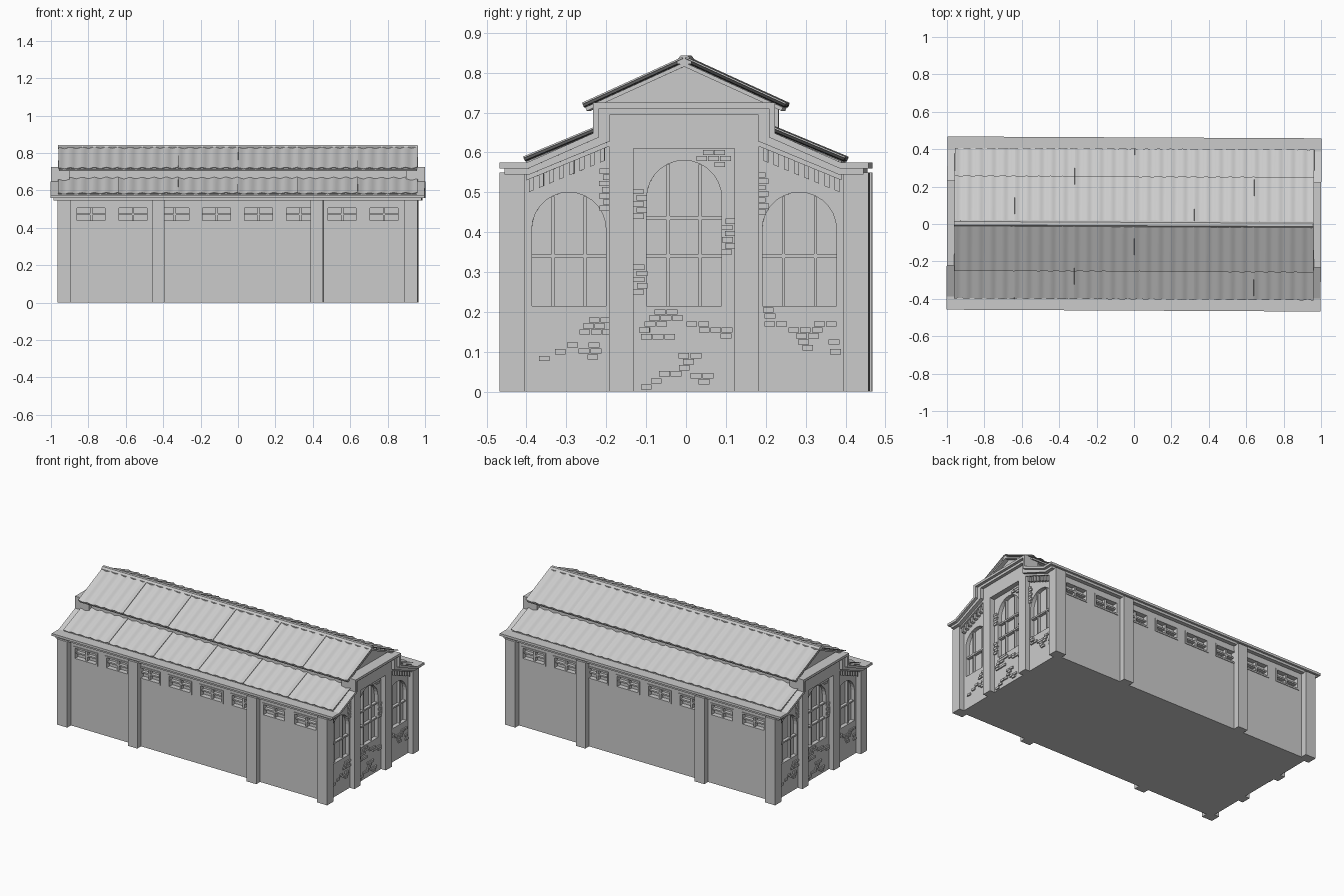
import bpy, bmesh, math, random
from mathutils import Matrix

if "Cube" in bpy.data.objects:
    bpy.data.objects.remove(bpy.data.objects["Cube"])

random.seed(4)


def make(name, bm):
    bmesh.ops.recalc_face_normals(bm, faces=bm.faces[:])
    me = bpy.data.meshes.new(name)
    bm.to_mesh(me)
    bm.free()
    ob = bpy.data.objects.new(name, me)
    bpy.context.collection.objects.link(ob)
    return ob


def prism(bm, pts, x0, x1):
    """Extrude a (y, z) outline along x."""
    a = [bm.verts.new((x0, y, z)) for y, z in pts]
    b = [bm.verts.new((x1, y, z)) for y, z in pts]
    n = len(pts)
    bm.faces.new(a)
    bm.faces.new(b[::-1])
    for i in range(n):
        j = (i + 1) % n
        bm.faces.new((a[i], b[i], b[j], a[j]))


def box(bm, x0, x1, y0, y1, z0, z1):
    prism(bm, [(y0, z0), (y1, z0), (y1, z1), (y0, z1)], x0, x1)


def twin(bm, fn, *args):
    """Add a shape and its copy turned 180 degrees about z."""
    for s in (1, -1):
        if fn is box:
            x0, x1, y0, y1, z0, z1 = args
            box(bm, s * x0, s * x1, s * y0, s * y1, z0, z1)
        else:
            pts, x0, x1 = args
            prism(bm, [(s * y, z) for y, z in pts], s * x0, s * x1)


def mirror(half):
    return half + [(-y, z) for y, z in reversed(half)]


def arch(c, r, z0, top, n=14):
    spring = top - r
    return [(c - r, z0), (c + r, z0)] + [
        (c + r * math.cos(math.pi * i / n), spring + r * math.sin(math.pi * i / n)) for i in range(n + 1)]


WX, WY = 0.93, 0.425      # wall faces
PX, PY = 0.963, 0.463     # pilaster faces
side_windows = [-0.783 + 0.2237 * i for i in range(8)]
arches = [(-0.289, 0.093, 0.50), (0, 0.094, 0.58), (0.289, 0.093, 0.50)]

# solid hall body with stepped gable section
bm = bmesh.new()
prism(bm, mirror([(WY, 0), (WY, 0.56), (0.39, 0.562), (0.205, 0.645), (0.205, 0.72)]), -WX, WX)
body = make("hall_body", bm)

# window openings
bm = bmesh.new()
for x in side_windows:
    twin(bm, box, x - 0.085, x + 0.085, -0.5, -WY + 0.028, 0.43, 0.515)
for c, r, top in arches:
    twin(bm, prism, arch(c, r, 0.215, top), WX - 0.025, 1.1)
cutter = make("window_cutter", bm)
cutter.hide_render = True
mod = body.modifiers.new("windows", "BOOLEAN")
mod.operation = "DIFFERENCE"
mod.object = cutter
bpy.context.view_layer.objects.active = body
bpy.ops.object.modifier_apply(modifier=mod.name)
bpy.data.objects.remove(cutter)

# pilasters on corners, long walls
bm = bmesh.new()
for sy in (1, -1):
    twin(bm, box, 0.89, PX, sy * 0.40, sy * PY, 0, 0.55)
    twin(bm, box, 0.39, 0.458, sy * 0.40, sy * PY, 0, 0.55)
make("pilasters", bm)

# raised portal frame around the middle bay
bm = bmesh.new()
twin(bm, prism, mirror([(0.127, 0), (0.188, 0), (0.188, 0.70)])[::1][:6][0:3]
     + [(-0.188, 0.70), (-0.188, 0), (-0.127, 0), (-0.127, 0.61), (0.127, 0.61)], 0.91, PX)
make("portal_frame", bm)

# stepped coping on the gables and cornice on the long walls
outer = [(0.463, 0.575), (0.393, 0.575), (0.228, 0.648), (0.228, 0.725)]
middle = [(0.463, 0.56), (0.39, 0.56), (0.213, 0.638), (0.213, 0.71)]
upper = [(0.45, 0.56), (0.39, 0.56), (0.213, 0.638), (0.213, 0.71)]
inner = [(0.45, 0.545), (0.387, 0.545), (0.186, 0.628), (0.186, 0.695)]
bm = bmesh.new()
twin(bm, prism, mirror(outer) + mirror(middle)[::-1], 0.90, 1.0)
twin(bm, prism, mirror(upper) + mirror(inner)[::-1], 0.90, 0.983)
make("gable_coping", bm)
bm = bmesh.new()
twin(bm, box, -0.95, 0.95, 0.39, 0.463, 0.56, 0.575)
twin(bm, box, -0.95, 0.95, 0.39, 0.45, 0.545, 0.56)
make("side_cornice", bm)

# small brackets below the sloping coping
bm = bmesh.new()
for sy in (1, -1):
    for i in range(8):
        y = 0.205 + i * 0.0255
        z = 0.628 - (y - 0.186) * 0.413
        twin(bm, prism, [(sy * (y - 0.006), z + 0.005), (sy * (y + 0.006), z + 0.005),
                         (sy * (y + 0.006), z - 0.046), (sy * (y - 0.006), z - 0.041)], 0.92, 0.952)
    # sloping strip carrying the brackets
    twin(bm, prism, [(sy * 0.186, 0.63), (sy * 0.395, 0.545), (sy * 0.395, 0.53), (sy * 0.186, 0.616)], 0.92, 0.96)
make("gable_brackets", bm)

# gable triangle and roof boards
bm = bmesh.new()
prism(bm, [(-0.235, 0.715), (0.235, 0.715), (0, 0.82)], -WX, WX)
make("gable_wall", bm)
bm = bmesh.new()
prism(bm, mirror([(0.244, 0.704), (0.248, 0.713), (0, 0.826)])[:3]
      + [(-0.248, 0.713), (-0.244, 0.704), (0, 0.815)], -0.957, 0.957)
for s in (1, -1):
    prism(bm, [(s * 0.19, 0.663), (s * 0.395, 0.578), (s * 0.395, 0.57), (s * 0.19, 0.65)], -0.957, 0.957)
make("roof_boards", bm)


# corrugated roof panels, each slightly overlapping the next
def sheet(name, top, bottom, s, x0, x1):
    bm = bmesh.new()
    n = 40
    dy, dz = bottom[0] - top[0], bottom[1] - top[1]
    ln = math.hypot(dy, dz)
    ny, nz = -dz / ln, dy / ln
    rows = []
    for y, z in (top, bottom):
        row = []
        for i in range(n + 1):
            h = 0.002 + 0.0035 * math.cos(2 * math.pi * 5 * i / n) + 0.003 * i / n
            row.append(bm.verts.new((x0 + (x1 - x0) * i / n, s * (y + ny * h), z + nz * h)))
        rows.append(row)
    for i in range(n):
        f = (rows[0][i], rows[0][i + 1], rows[1][i + 1], rows[1][i])
        bm.faces.new(f)
    ob = make(name, bm)
    sol = ob.modifiers.new("thickness", "SOLIDIFY")
    sol.thickness = 0.004
    sol.offset = 0
    bpy.ops.object.select_all(action="DESELECT")
    ob.select_set(True)
    bpy.context.view_layer.objects.active = ob
    bpy.ops.object.modifier_apply(modifier=sol.name)
    bpy.ops.object.shade_smooth_by_angle(angle=math.radians(40))


for s in (1, -1):
    for i in range(6):
        x = -0.96 + 0.32 * i
        sheet("upper_roof_panel", (0.0, 0.83), (0.252, 0.715), s, x, x + 0.322)
        sheet("lower_roof_panel", (0.195, 0.665), (0.40, 0.58), s, x, x + 0.322)

# ridge cap
bm = bmesh.new()
prism(bm, [(0.018, 0.822), (0.018, 0.831), (0.009, 0.843), (-0.009, 0.843), (-0.018, 0.831), (-0.018, 0.822)],
      -0.962, 0.957)
make("ridge_cap", bm)

# frames and bars of the long wall windows
bm = bmesh.new()
for x in side_windows:
    y0, y1 = -WY - 0.004, -WY + 0.03
    for z in (0.43, 0.505):
        twin(bm, box, x - 0.085, x + 0.085, y0, y1, z, z + 0.01)
    for dx in (-0.08, 0.08):
        twin(bm, box, x + dx - 0.005, x + dx + 0.005, y0, y1, 0.43, 0.515)
    twin(bm, box, x - 0.006, x + 0.006, y0 + 0.01, y1, 0.435, 0.51)
    twin(bm, box, x - 0.08, x + 0.08, y0 + 0.01, y1, 0.468, 0.477)
make("side_window_bars", bm)

# bars of the arched windows
bm = bmesh.new()
for c, r, top in arches:
    for d in (-0.04, 0.04):
        twin(bm, box, 0.90, 0.922, c + d - 0.004, c + d + 0.004, 0.215, top - 0.01)
    for z in ((0.34, 0.435) if c == 0 else (0.34,)):
        twin(bm, box, 0.90, 0.924, c - r, c + r, z - 0.005, z + 0.005)
make("arched_window_bars", bm)

# exposed bricks: (row height, first brick centre, count)
rows = [(.083, -.35, 1), (.1, -.31, 1), (.117, -.28, 1), (.117, -.225, 1), (.102, -.25, 2), (.087, -.23, 1),
        (.15, -.25, 3), (.165, -.24, 2), (.18, -.225, 2),
        (.2, -.06, 2), (.185, -.075, 3), (.17, -.085, 2), (.155, -.1, 1), (.138, -.095, 3),
        (.17, .02, 2), (.155, .05, 3), (.14, .105, 1), (.09, .0, 2), (.075, .01, 1), (.06, .0, 1), (.04, .03, 2),
        (.025, .05, 1), (.045, -.05, 2), (.027, -.07, 1), (.012, -.095, 1), (.6, .06, 2), (.585, .045, 3),
        (.57, .09, 1), (.205, .212, 1), (.19, .215, 1), (.17, .215, 2), (.155, .275, 3), (.17, .34, 2),
        (.14, .295, 2), (.125, .3, 1), (.11, .31, 1), (.125, .375, 1), (.1, .38, 1)]
# toothed strips of brick beside the bay edges: (y, low, high)
for y, lo, hi in ((-.195, .46, .58), (-.11, .44, .52), (-.11, .25, .34), (.112, .35, .45), (.195, .45, .56)):
    for i in range(int((hi - lo) / .0155)):
        rows.append((lo + i * .0155, y + (.004 if i % 2 else -.004), 1))
bm = bmesh.new()
for z, y, n in rows:
    for i in range(n):
        c = y + i * 0.029 + random.uniform(-.001, .001)
        twin(bm, box, 0.92, 0.938, c - 0.0135, c + 0.0135, max(0, z - 0.0065), z + 0.0065)
make("exposed_bricks", bm)

# the whole hall stands very slightly askew
for ob in bpy.context.scene.objects:
    ob.matrix_world = Matrix.Rotation(-0.005, 4, "Z") @ ob.matrix_world
